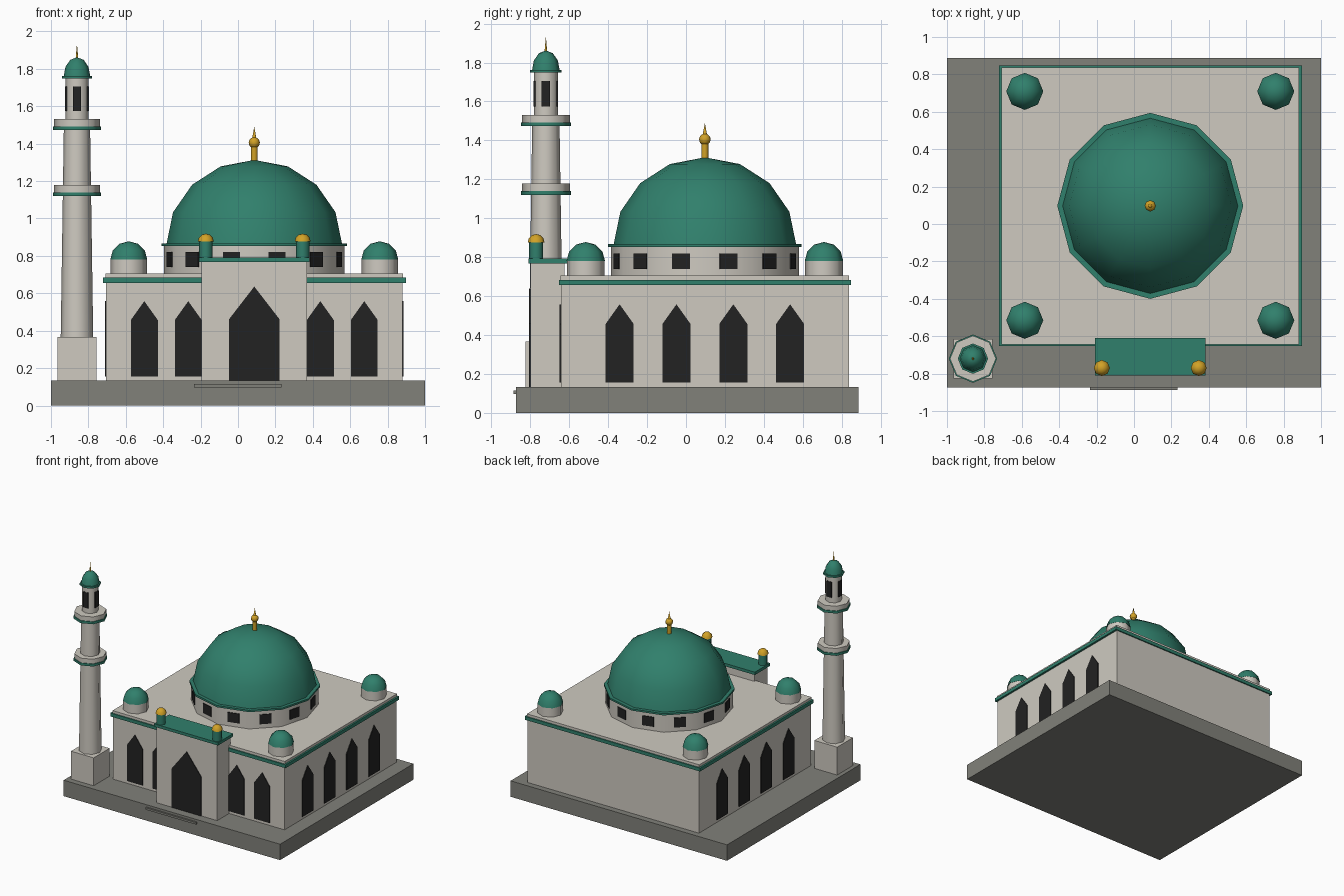
import bpy, bmesh, math
from mathutils import Matrix, Vector

if "Cube" in bpy.data.objects:
    bpy.data.objects.remove(bpy.data.objects["Cube"])


def material(name, rgb):
    m = bpy.data.materials.new(name)
    m.diffuse_color = (*rgb, 1)
    m.use_nodes = True
    m.node_tree.nodes["Principled BSDF"].inputs["Base Color"].default_value = m.diffuse_color
    return m


STONE = material("pale stone", (0.62, 0.59, 0.53))
GREY = material("grey paving", (0.22, 0.22, 0.195))
GREEN = material("green", (0.03, 0.215, 0.15))
GOLD = material("gold", (0.64, 0.36, 0.02))
DARK = material("dark opening", (0.016, 0.016, 0.016))

CX, CY = 0.087, 0.097          # centre of the hall


def finish(bm, name, mat, smooth=False):
    bmesh.ops.recalc_face_normals(bm, faces=bm.faces)
    me = bpy.data.meshes.new(name)
    bm.to_mesh(me)
    bm.free()
    me.materials.append(mat)
    ob = bpy.data.objects.new(name, me)
    bpy.context.collection.objects.link(ob)
    if smooth:
        bpy.ops.object.select_all(action='DESELECT')
        ob.select_set(True)
        bpy.context.view_layer.objects.active = ob
        bpy.ops.object.shade_smooth_by_angle(angle=math.radians(50))
    return ob


def box(name, mat, x0, x1, y0, y1, z0, z1):
    bm = bmesh.new()
    mid = Vector((x0 + x1, y0 + y1, z0 + z1)) / 2
    size = Matrix.Diagonal((x1 - x0, y1 - y0, z1 - z0, 1))
    bmesh.ops.create_cube(bm, size=1, matrix=Matrix.Translation(mid) @ size)
    return finish(bm, name, mat)


def lathe(name, mat, x, y, profile, sides):
    """Revolve (radius, z) points round a vertical axis, with closed ends."""
    bm = bmesh.new()
    rings = []
    for r, z in profile:
        if r == 0:
            rings.append([bm.verts.new((x, y, z))])
        else:
            rings.append([bm.verts.new((x + r * math.cos(a), y + r * math.sin(a), z))
                          for a in (math.tau * i / sides for i in range(sides))])
    for lo, hi in zip(rings, rings[1:]):
        for i in range(sides):
            j = (i + 1) % sides
            if len(hi) == 1:
                bm.faces.new((lo[i], lo[j], hi[0]))
            elif len(lo) == 1:
                bm.faces.new((lo[0], hi[j], hi[i]))
            else:
                bm.faces.new((lo[i], lo[j], hi[j], hi[i]))
    for ring in (rings[0], rings[-1]):
        if len(ring) > 1:
            bm.faces.new(ring)
    return finish(bm, name, mat, True)


def cylinder(name, mat, x, y, r, z0, z1, sides=8, r_top=None):
    return lathe(name, mat, x, y, [(r, z0), (r_top or r, z1)], sides)


def dome(name, mat, x, y, r, z, height, sides=8, steps=3):
    arc = [math.pi / 2 * i / steps for i in range(steps)]
    pts = [(r * math.cos(a), z + height * math.sin(a)) for a in arc]
    return lathe(name, mat, x, y, pts + [(0, z + height)], sides)


def plate(name, outline, x, y, turn, thick=0.008):
    """Dark plate from a (width, z) outline, facing -y before turning about z."""
    bm = bmesh.new()
    face = bm.faces.new([bm.verts.new((u, 0, z)) for u, z in outline])
    out = bmesh.ops.extrude_face_region(bm, geom=[face])["geom"]
    bmesh.ops.translate(bm, vec=(0, -thick, 0),
                        verts=[v for v in out if isinstance(v, bmesh.types.BMVert)])
    bm.transform(Matrix.Translation((x, y, 0)) @ Matrix.Rotation(turn, 4, 'Z'))
    return finish(bm, name, DARK)


def arch(w, z0, spring, apex):
    return [(-w / 2, z0), (w / 2, z0), (w / 2, spring), (0, apex), (-w / 2, spring)]


def rect(w, z0, z1):
    return [(-w / 2, z0), (w / 2, z0), (w / 2, z1), (-w / 2, z1)]


# Plinth and front step
box("plinth", GREY, -1, 1, -0.873, 0.887, 0, 0.133)
box("front_step", GREY, -0.235, 0.232, -0.887, -0.8, 0.097, 0.114)

# Hall with green cornice and low roof slab
HX, HY = 0.793, 0.74
box("hall", STONE, CX - HX, CX + HX, CY - HY, CY + HY, 0.133, 0.67)
box("cornice", GREEN, CX - 0.81, CX + 0.81, CY - 0.75, CY + 0.75, 0.656, 0.684)
box("roof_slab", STONE, CX - 0.796, CX + 0.796, CY - 0.741, CY + 0.741, 0.684, 0.705)

# Pointed windows on front and both sides
window = arch(0.144, 0.155, 0.457, 0.558)
for dx in (-0.588, -0.353, 0.353, 0.588):
    plate("front_window", window, CX + dx, CY - HY + 0.002, 0)
for i in range(4):
    y = CY + (i - 1.5) * 0.292
    plate("right_window", window, CX + HX - 0.002, y, math.pi / 2)
    plate("left_window", window, CX - HX + 0.002, y, -math.pi / 2)

# Entrance block with cap, door and two turrets
box("entrance_block", STONE, CX - 0.281, CX + 0.281, -0.80, -0.625, 0.133, 0.768)
box("entrance_cap", GREEN, CX - 0.296, CX + 0.296, -0.81, -0.61, 0.768, 0.792)
plate("door", arch(0.272, 0.134, 0.46, 0.636), CX, -0.798, 0)
for s in (-1, 1):
    x = CX + s * 0.259
    cylinder("turret", GREEN, x, -0.77, 0.036, 0.785, 0.88)
    dome("turret_dome", GOLD, x, -0.77, 0.043, 0.876, 0.043)

# Main drum, its windows, rim and dome
cylinder("drum", STONE, CX, CY, 0.483, 0.70, 0.855, 12)
apothem = 0.483 * math.cos(math.pi / 12)
for i in range(12):
    a = math.tau * (i + 0.5) / 12
    plate("drum_window", rect(0.094, 0.74, 0.82), CX + (apothem - 0.002) * math.cos(a),
          CY + (apothem - 0.002) * math.sin(a), a + math.pi / 2)
cylinder("dome_rim", GREEN, CX, CY, 0.497, 0.852, 0.867, 12)
dome("main_dome", GREEN, CX, CY, 0.47, 0.86, 0.453, 12, 4)

# Gold finial
cylinder("finial_stem", GOLD, CX, CY, 0.018, 1.30, 1.385)
ball = [(0.03 * math.sin(a), 1.405 - 0.03 * math.cos(a))
        for a in (math.pi * i / 6 for i in range(1, 6))]
lathe("finial_ball", GOLD, CX, CY, [(0, 1.375)] + ball + [(0, 1.435)], 8)
lathe("finial_spike", GOLD, CX, CY, [(0.012, 1.425), (0, 1.49)], 8)

# Four corner domes
for sx in (-1, 1):
    for sy in (-1, 1):
        x, y = CX + sx * 0.671, CY + sy * 0.612
        cylinder("corner_drum", STONE, x, y, 0.097, 0.70, 0.782)
        dome("corner_dome", GREEN, x, y, 0.099, 0.78, 0.098)

# Tower: base, tapered shaft, two balconies
TX, TY = -0.861, -0.72
box("tower_base", STONE, TX - 0.105, TX + 0.105, TY - 0.105, TY + 0.105, 0.133, 0.366)
cylinder("tower_shaft", STONE, TX, TY, 0.087, 0.36, 1.50, r_top=0.07)
for z in (1.12, 1.473):
    cylinder("balcony_ring", GREEN, TX, TY, 0.129, z, z + 0.02)
    cylinder("balcony", STONE, TX, TY, 0.123, z + 0.02, z + 0.058)

# Tower lantern with four openings, cap, dome and spike
cylinder("lantern", STONE, TX, TY, 0.062, 1.52, 1.755)
for i in range(4):
    a = math.tau * i / 4
    plate("lantern_opening", rect(0.043, 1.575, 1.705), TX + 0.054 * math.cos(a),
          TY + 0.054 * math.sin(a), a + math.pi / 2, 0.0095)
cylinder("lantern_rim", GREEN, TX, TY, 0.081, 1.748, 1.763)
dome("tower_dome", GREEN, TX, TY, 0.071, 1.76, 0.102)
lathe("tower_spike", GOLD, TX, TY, [(0.007, 1.855), (0, 1.935)], 8)
